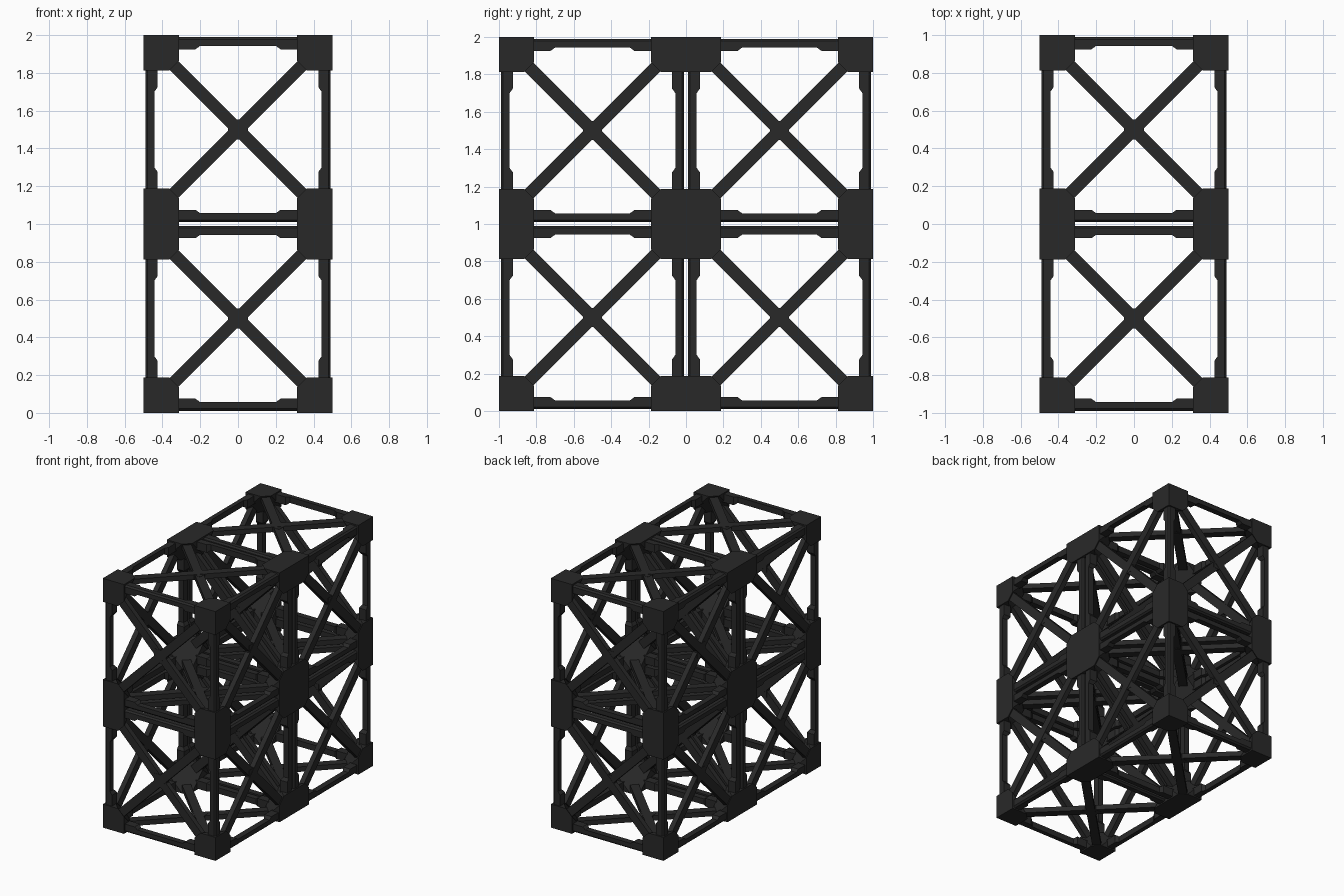
import bpy, bmesh
from itertools import product, permutations
from mathutils import Vector

if "Cube" in bpy.data.objects:
    bpy.data.objects.remove(bpy.data.objects["Cube"])

A, B = 0.188, 0.135      # corner block size and start of its chamfer
C = 0.14                 # where members enter the corner blocks

dark = bpy.data.materials.new("dark_steel")
dark.diffuse_color = (0.022, 0.022, 0.022, 1)
dark.use_nodes = True
dark.node_tree.nodes["Principled BSDF"].inputs["Base Color"].default_value = dark.diffuse_color


def loft(bm, rings):
    """Skin a list of equal-length point rings and cap both ends."""
    vs = [[bm.verts.new(p) for p in r] for r in rings]
    n = len(vs[0])
    for a, b in zip(vs, vs[1:]):
        for i in range(n):
            bm.faces.new((a[i], a[(i + 1) % n], b[(i + 1) % n], b[i]))
    bm.faces.new(vs[0])
    bm.faces.new(vs[-1])


def place(axis, p, u_far, v_far):
    """Map (along, u, v) to a cube edge or face, flipping u and v to the far side."""
    s, u, v = p
    q = [s, 1 - u if u_far else u, 1 - v if v_far else v]
    return Vector([q[(i - axis) % 3] for i in range(3)])


def finish(bm, name):
    bmesh.ops.recalc_face_normals(bm, faces=bm.faces[:])
    me = bpy.data.meshes.new(name)
    bm.to_mesh(me)
    bm.free()
    me.materials.append(dark)
    return me


# corner blocks: cubes with the inward corner cut off
bm = bmesh.new()
pts = {(0, 0, 0)}
for base in ((A, 0, 0), (A, B, 0)):
    pts |= set(permutations(base))
pts |= {(A, 0, 0), (0, A, 0), (0, 0, A)}
for flip in product((0, 1), repeat=3):
    vs = [bm.verts.new([1 - c if f else c for c, f in zip(p, flip)]) for p in sorted(pts)]
    bmesh.ops.convex_hull(bm, input=vs)
bmesh.ops.dissolve_limit(bm, angle_limit=0.01, verts=bm.verts[:], edges=bm.edges[:])
corner_mesh = finish(bm, "corner_blocks")

# edge beams: chamfered square bars, thicker near both ends
bm = bmesh.new()
stations = [(C, 0.075), (0.275, 0.075), (0.30, 0.057), (0.70, 0.057), (0.725, 0.075), (1 - C, 0.075)]
o, k = 0.01, 0.012
for axis, uf, vf in product(range(3), (0, 1), (0, 1)):
    rings = []
    for s, t in stations:
        sec = [(o + k, o), (t, o), (t, t), (o, t), (o, o + k)]
        rings.append([place(axis, (s, u, v), uf, vf) for u, v in sec])
    loft(bm, rings)
beam_mesh = finish(bm, "edge_beams")

# diagonal braces: an X of flat bars on every face with a small centre plate
bm = bmesh.new()
h = 0.033 / 2 ** 0.5
for axis, far in product(range(3), (0, 1)):
    for mirror, d0, d1 in ((0, 0.010, 0.050), (1, 0.014, 0.054)):
        rings = []
        for e in (C, 1 - C):
            ring = []
            for side, d in ((1, d0), (1, d1), (-1, d1), (-1, d0)):
                a, b = e + side * h, e - side * h
                ring.append(place(axis, (1 - a if mirror else a, b, d), 0, far))
            rings.append(ring)
        loft(bm, rings)
    g = 0.052
    sq = ((-g, -g), (g, -g), (g, g), (-g, g))
    loft(bm, [[place(axis, (0.5 + a, 0.5 + b, d), 0, far) for a, b in sq] for d in (0.012, 0.052)])
brace_mesh = finish(bm, "diagonal_braces")

# four cube cells: two deep, two high
for y, z in product((-1, 0), (0, 1)):
    label = ("front" if y else "back") + ("_upper" if z else "_lower")
    for me in (corner_mesh, beam_mesh, brace_mesh):
        ob = bpy.data.objects.new(f"{label}_{me.name}", me)
        ob.location = (-0.5, y, z)
        bpy.context.collection.objects.link(ob)
